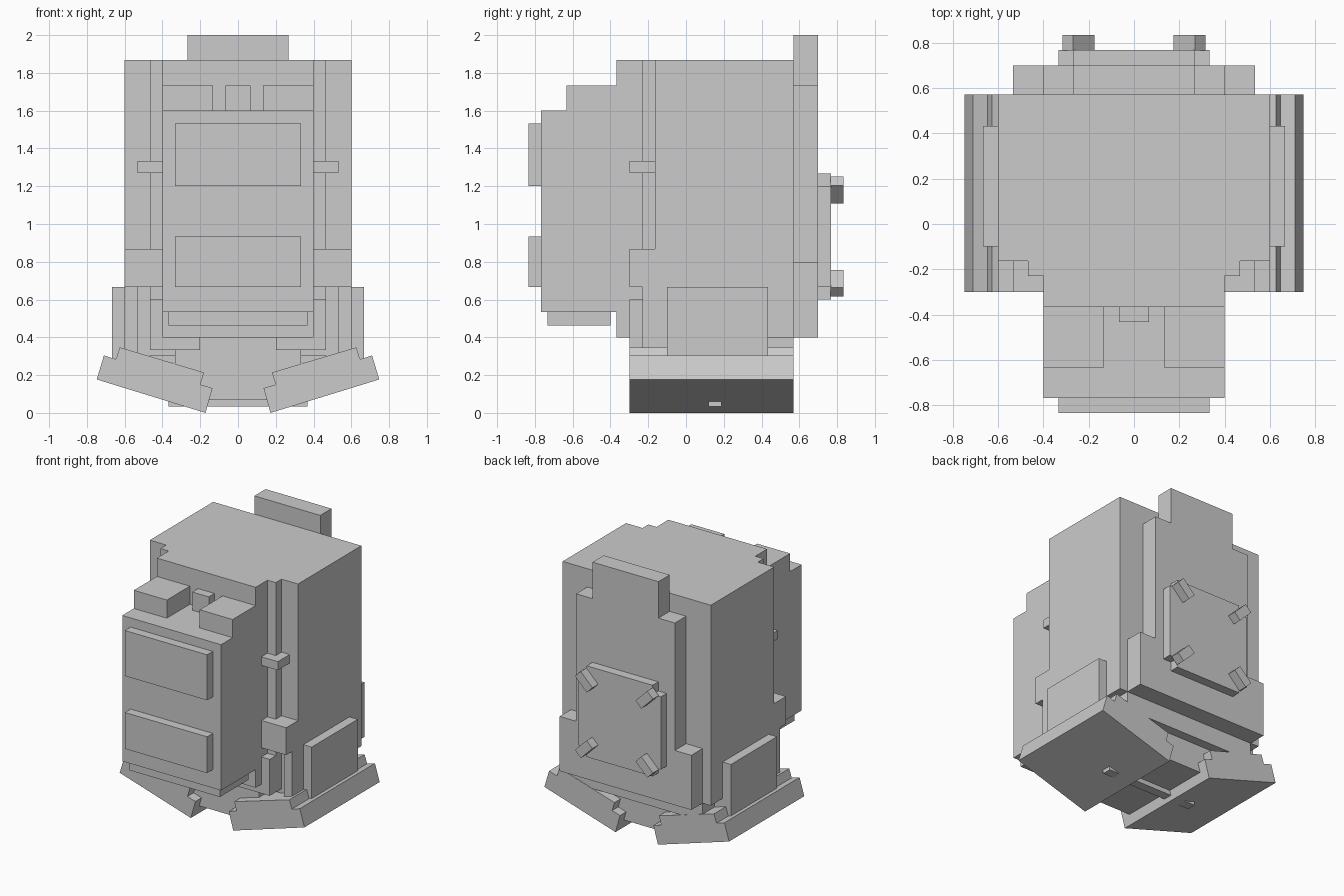
import bpy, bmesh, math

if "Cube" in bpy.data.objects:
    bpy.data.objects.remove(bpy.data.objects["Cube"])


def box(name, x0, x1, y0, y1, z0, z1, tilt=0.0):
    """Box from extents, optionally rolled about its own y axis."""
    bm = bmesh.new()
    bmesh.ops.create_cube(bm, size=1)
    for v in bm.verts:
        v.co = (v.co.x * (x1 - x0), v.co.y * (y1 - y0), v.co.z * (z1 - z0))
    me = bpy.data.meshes.new(name)
    bm.to_mesh(me)
    bm.free()
    ob = bpy.data.objects.new(name, me)
    ob.location = ((x0 + x1) / 2, (y0 + y1) / 2, (z0 + z1) / 2)
    ob.rotation_euler = (0, tilt, 0)
    bpy.context.collection.objects.link(ob)
    return ob


def pair(name, x0, x1, *rest):
    """Right-hand box and its mirror image."""
    box(name + "_right", x0, x1, *rest)
    box(name + "_left", -x1, -x0, *rest)


def extrude(name, profile, y0, y1):
    """Front-view (x, z) outline extruded along y."""
    bm = bmesh.new()
    face = bm.faces.new([bm.verts.new((x, y0, z)) for x, z in profile])
    res = bmesh.ops.extrude_face_region(bm, geom=[face])
    verts = [g for g in res["geom"] if isinstance(g, bmesh.types.BMVert)]
    bmesh.ops.translate(bm, vec=(0, y1 - y0, 0), verts=verts)
    bmesh.ops.recalc_face_normals(bm, faces=bm.faces)
    me = bpy.data.meshes.new(name)
    bm.to_mesh(me)
    bm.free()
    ob = bpy.data.objects.new(name, me)
    bpy.context.collection.objects.link(ob)
    return ob


# Main body and stepped front
box("main_body", -0.6, 0.6, -0.163, 0.57, 0.4, 1.867)
box("front_body", -0.4, 0.4, -0.367, -0.163, 0.4, 1.867)
pair("corner_column", 0.4, 0.467, -0.23, -0.163, 0.333, 1.867)

# Projecting front housing
box("front_housing", -0.4, 0.4, -0.767, -0.367, 0.533, 1.6)
pair("top_block", 0.133, 0.4, -0.633, -0.367, 1.6, 1.733)
box("centre_block", -0.067, 0.067, -0.433, -0.367, 1.6, 1.733)
box("lower_lip", -0.367, 0.367, -0.733, -0.4, 0.463, 0.533)
for label, z0, z1 in (("upper", 1.2, 1.533), ("lower", 0.667, 0.933)):
    box(label + "_front_panel", -0.333, 0.333, -0.833, -0.767, z0, z1)

# Side details
pair("column_clamp", 0.4, 0.533, -0.3, -0.163, 1.27, 1.333)
pair("corner_block", 0.4, 0.6, -0.3, -0.163, 0.667, 0.867)
pair("corner_post", 0.2, 0.467, -0.3, -0.23, 0.333, 0.6)
pair("outer_post", 0.533, 0.6, -0.23, -0.163, 0.3, 0.667)
pair("side_plate", 0.6, 0.667, -0.1, 0.433, 0.27, 0.667)

# Stepped back plate
half = [(0.533, 0.4), (0.533, 0.8), (0.4, 0.8), (0.4, 1.733),
        (0.267, 1.733), (0.267, 2.0)]
extrude("back_plate", half + [(-x, z) for x, z in reversed(half)], 0.57, 0.7)

# Back hatch with notched corners and four diagonal latches
half = [(0.267, 0.6), (0.267, 0.667), (0.333, 0.667), (0.333, 1.2),
        (0.267, 1.2), (0.267, 1.267)]
extrude("back_hatch", half + [(-x, z) for x, z in reversed(half)], 0.7, 0.767)
for sx in (-1, 1):
    for z, sz in ((1.18, 1), (0.687, -1)):
        x = sx * 0.245
        box("hatch_latch", x - 0.067, x + 0.067, 0.765, 0.833,
            z - 0.033, z + 0.033, -sx * sz * math.radians(45))

# Underside core
box("rear_underside", -0.533, 0.533, 0.43, 0.568, 0.267, 0.4)
box("underside_core", -0.333, 0.333, -0.23, 0.5, 0.067, 0.4)
box("underside_bar", -0.367, 0.367, 0.12, 0.187, 0.033, 0.1)
pair("underside_filler", 0.333, 0.6, -0.163, 0.43, 0.3, 0.4)

# Tilted stepped base skids
skid = [(0.172, 0.0), (0.748, 0.177), (0.71, 0.304), (0.646, 0.284),
        (0.626, 0.347), (0.18, 0.214), (0.199, 0.15), (0.135, 0.131)]
extrude("base_skid_right", skid, -0.3, 0.57)
extrude("base_skid_left", [(-x, z) for x, z in skid], -0.3, 0.57)
